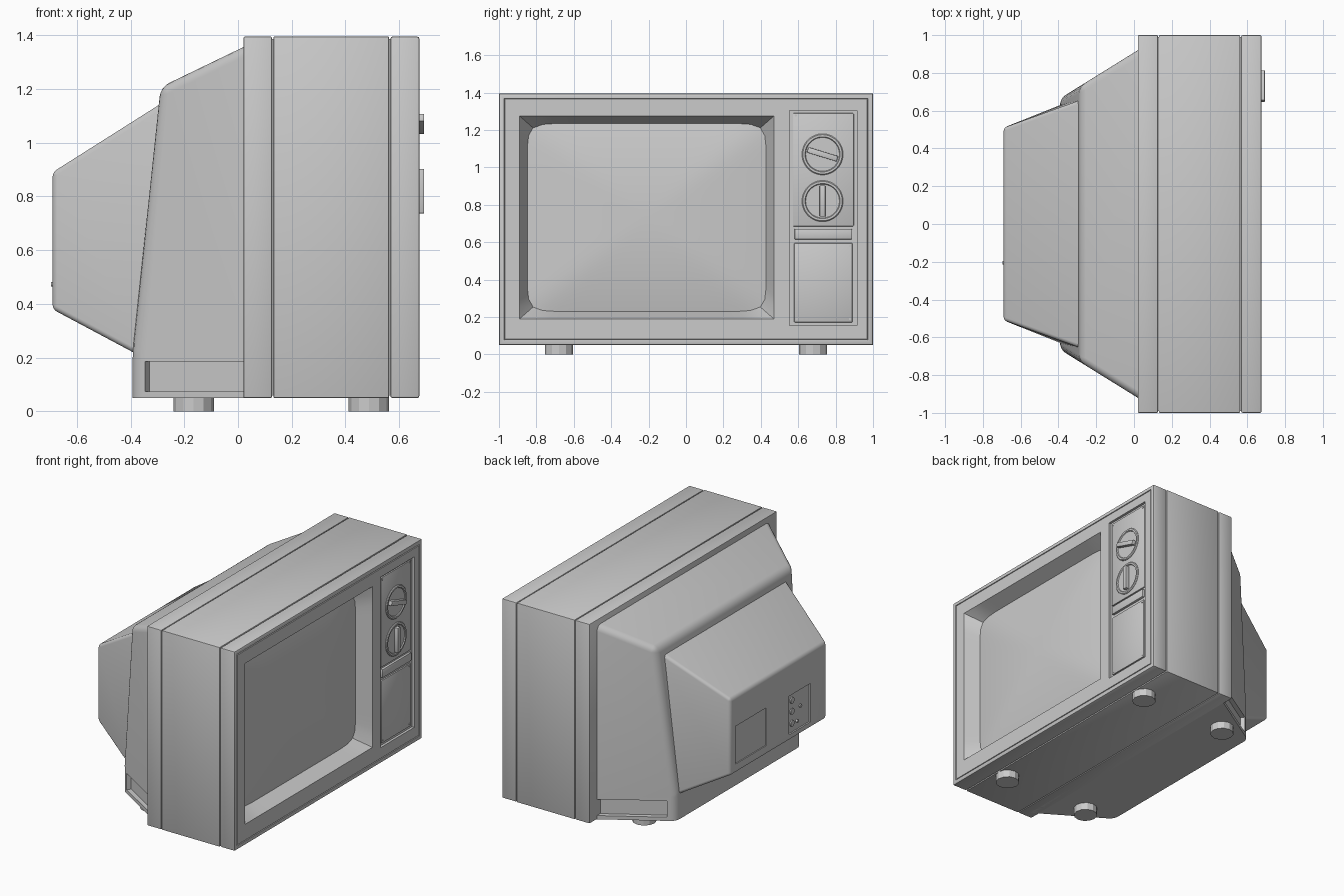
import bpy, bmesh, math
from mathutils import Vector, Matrix

if "Cube" in bpy.data.objects:
    bpy.data.objects.remove(bpy.data.objects["Cube"])


def make(name, bm):
    me = bpy.data.meshes.new(name)
    bm.to_mesh(me)
    bm.free()
    ob = bpy.data.objects.new(name, me)
    bpy.context.collection.objects.link(ob)
    return ob


def box(name, lo, hi, bevel=0.0, seg=2, rot=0.0):
    lo, hi = Vector(lo), Vector(hi)
    bm = bmesh.new()
    m = Matrix.Translation((lo + hi) / 2) @ Matrix.Rotation(rot, 4, 'X')
    bmesh.ops.create_cube(bm, size=1, matrix=m @ Matrix.Diagonal((*(hi - lo), 1)))
    if bevel:
        bmesh.ops.bevel(bm, geom=bm.edges[:], offset=bevel, segments=seg,
                        profile=0.5, affect='EDGES')
    return make(name, bm)


def cyl(name, centre, r, depth, axis='Z', n=12):
    bm = bmesh.new()
    m = Matrix.Translation(centre)
    if axis == 'X':
        m = m @ Matrix.Rotation(math.pi / 2, 4, 'Y')
    bmesh.ops.create_cone(bm, cap_ends=True, segments=n, radius1=r, radius2=r,
                          depth=depth, matrix=m)
    return make(name, bm)


def loft(name, rings, cap=False):
    bm = bmesh.new()
    vs = [[bm.verts.new(p) for p in r] for r in rings]
    n = len(vs[0])
    for a, b in zip(vs, vs[1:]):
        for i in range(n):
            j = (i + 1) % n
            bm.faces.new((a[i], a[j], b[j], b[i]))
    if cap:
        bm.faces.new(vs[-1])
    return make(name, bm)


def ring(x, y, z, a, b, power, n=96):
    """Superellipse facing +x; power 0 means a plain rectangle."""
    pts = []
    for i in range(n):
        t = 2 * math.pi * i / n
        c, s = math.cos(t), math.sin(t)
        k = (abs(c) ** power + abs(s) ** power) ** (1 / power) if power else max(abs(c), abs(s))
        pts.append((x, y + a * c / k, z + b * s / k))
    return pts


def cut(ob, cutter):
    m = ob.modifiers.new("cut", 'BOOLEAN')
    m.operation, m.solver, m.object = 'DIFFERENCE', 'EXACT', cutter
    bpy.context.view_layer.objects.active = ob
    bpy.ops.object.modifier_apply(modifier=m.name)
    bpy.data.objects.remove(cutter, do_unlink=True)


# cabinet: three bands separated by thin grooves over a core
box("cabinet_core", (0.05, -0.99, 0.06), (0.57, 0.99, 1.385))
box("cabinet_rear_band", (0.02, -1, 0.05), (0.127, 1, 1.395), 0.006)
box("cabinet_middle", (0.132, -1, 0.05), (0.562, 1, 1.395), 0.004)
front = box("cabinet_front", (0.567, -1, 0.05), (0.675, 1, 1.395), 0.008)

# shallow groove running round the front face
bm = bmesh.new()
bm.from_mesh(front.data)
face = [max((f for f in bm.faces if f.normal.x > 0.99), key=lambda f: f.calc_area())]
for t, d in ((0.026, 0), (0.003, -0.006), (0.003, 0), (0.003, 0.006)):
    bmesh.ops.inset_individual(bm, faces=face, thickness=t, depth=d)
bm.to_mesh(front.data)
bm.free()

# screen opening and control recess
cut(front, box("cutter", (0.5, -0.89, 0.19), (0.72, 0.47, 1.275)))
cut(front, box("cutter", (0.658, 0.553, 0.155), (0.72, 0.915, 1.305)))

# sloping screen surround and bulged tube
SY, SZ = -0.21, 0.7325
loft("screen_surround", [ring(0.675, SY, SZ, 0.68, 0.5425, 0),
                         ring(0.575, SY, SZ, 0.637, 0.502, 14)])
loft("screen", [ring(0.577 + 0.05 * (1 - s * s), SY, SZ, 0.64 * s, 0.505 * s, 2.5 + 11.5 * s)
                for s in [1 - i / 20 for i in range(20)]], cap=True)

# control panel plates
box("control_plate", (0.65, 0.572, 0.685), (0.667, 0.897, 1.29), 0.004)
box("control_strip", (0.65, 0.58, 0.615), (0.674, 0.888, 0.672), 0.005)
box("control_door", (0.65, 0.578, 0.172), (0.667, 0.89, 0.595), 0.004)
for y, z in ((0.587, 1.277), (0.884, 1.277), (0.876, 0.58), (0.876, 0.19), (0.592, 0.19)):
    cyl("panel_screw", (0.667, y, z), 0.006, 0.006, 'X', 10)

# dials with grip bars
for name, z, ang in (("upper", 1.07, math.radians(73)), ("lower", 0.82, 0)):
    prof = [(0.11, 0.66), (0.11, 0.67), (0.105, 0.675), (0.094, 0.675), (0.09, 0.669), (0.005, 0.669)]
    loft(name + "_dial", [ring(x, 0.73, z, r, r, 2, 48) for r, x in prof], cap=True)
    box(name + "_dial_grip", (0.66, 0.715, z - 0.083), (0.693, 0.745, z + 0.083), 0.003, 2, ang)


# tapered rear housing: side profile with sides narrowing toward the back
def half_width(x):
    return 0.92 - 0.62 * (0.02 - x)


prof = [(0.07, 0.05), (-0.392, 0.05), (-0.392, 0.22), (-0.288, 1.207), (0.07, 1.38)]
bm = bmesh.new()
sides = [[bm.verts.new((x, s * half_width(x), z)) for x, z in prof] for s in (-1, 1)]
bm.faces.new(sides[0])
bm.faces.new(sides[1])
for i in range(5):
    j = (i + 1) % 5
    bm.faces.new((sides[0][i], sides[0][j], sides[1][j], sides[1][i]))
bmesh.ops.recalc_face_normals(bm, faces=bm.faces[:])
edges = [e for e in bm.edges
         if not all(v.co.z < 0.06 for v in e.verts) and not all(v.co.x > 0 for v in e.verts)]
bmesh.ops.bevel(bm, geom=edges, offset=0.035, segments=4, profile=0.5, affect='EDGES')
rear = make("rear_housing", bm)

# hand grip recess on each side
for s in (-1, 1):
    m = (Matrix.Translation((-0.1625, s * half_width(-0.1625), 0.13))
         @ Matrix.Rotation(s * math.atan(0.62), 4, 'Z') @ Matrix.Diagonal((0.43, 0.06, 0.11, 1)))
    bm = bmesh.new()
    bmesh.ops.create_cube(bm, size=1, matrix=m)
    cut(rear, make("cutter", bm))

# tube housing: tapered block growing out of the slanted back
bm = bmesh.new()
outer = [(-0.69, -0.51, 0.38), (-0.69, 0.51, 0.38), (-0.69, 0.51, 0.89), (-0.69, -0.51, 0.89)]
inner = [(-0.39, -0.63, 0.22), (-0.39, 0.63, 0.22), (-0.295, 0.652, 1.14), (-0.295, -0.652, 1.14)]
inner = [Vector(o).lerp(Vector(i), 1.12) for o, i in zip(outer, inner)]
a = [bm.verts.new(p) for p in outer]
b = [bm.verts.new(p) for p in inner]
bm.faces.new(a)
bm.faces.new(b)
for i in range(4):
    j = (i + 1) % 4
    bm.faces.new((a[i], a[j], b[j], b[i]))
bmesh.ops.recalc_face_normals(bm, faces=bm.faces[:])
edges = [e for e in bm.edges if any(v in a for v in e.verts)]
bmesh.ops.bevel(bm, geom=edges, offset=0.018, segments=4, profile=0.5, affect='EDGES')
tube = make("tube_housing", bm)

# label recess and socket panel on the back
cut(tube, box("cutter", (-0.75, 0.13, 0.435), (-0.683, 0.46, 0.69)))
cut(tube, box("cutter", (-0.75, -0.34, 0.415), (-0.68, -0.11, 0.675)))
for y, z, r in ((-0.155, 0.63, 0.02), (-0.155, 0.555, 0.02), (-0.155, 0.475, 0.02), (-0.245, 0.56, 0.012)):
    cyl("socket", (-0.682, y, z), r, 0.012, 'X', 16)
cyl("socket_pin", (-0.685, -0.205, 0.473), 0.009, 0.02, 'X', 12)

# feet
for x in (-0.165, 0.487):
    for y in (-0.68, 0.68):
        cyl("foot", (x, y, 0.0275), 0.075, 0.055)

# smooth shading with crisp edges
bpy.ops.object.select_all(action='SELECT')
bpy.context.view_layer.objects.active = front
bpy.ops.object.shade_smooth_by_angle(angle=math.radians(25))
